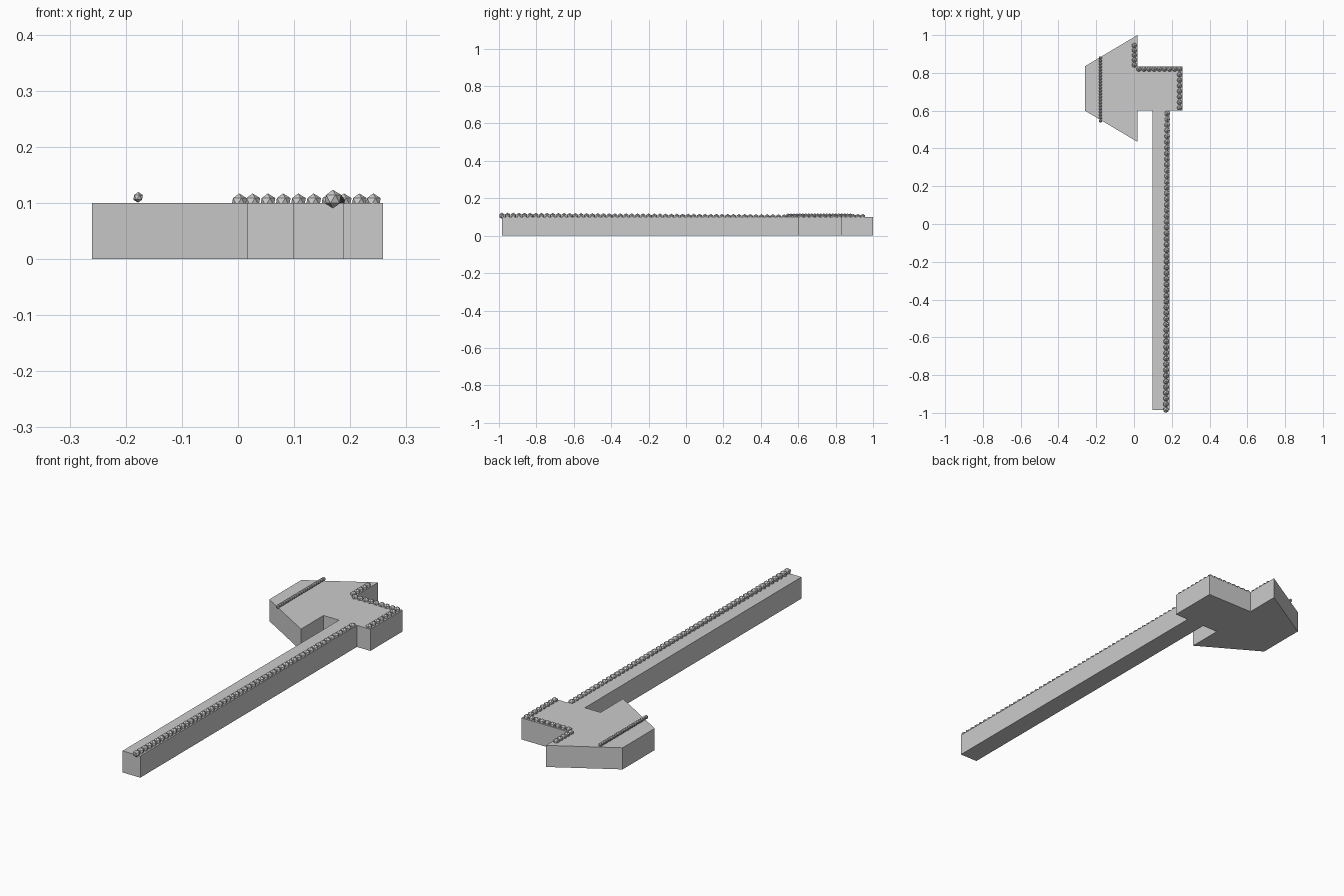
import bpy, bmesh
from mathutils import Vector, Matrix

if "Cube" in bpy.data.objects:
    bpy.data.objects.remove(bpy.data.objects["Cube"])


def link(name, bm):
    mesh = bpy.data.meshes.new(name)
    bm.to_mesh(mesh)
    bm.free()
    obj = bpy.data.objects.new(name, mesh)
    bpy.context.collection.objects.link(obj)
    return obj


def bead_row(name, start, end, count, radius):
    """Evenly spaced low-poly studs from start to end."""
    bm = bmesh.new()
    a, b = Vector(start), Vector(end)
    for i in range(count):
        bmesh.ops.create_icosphere(
            bm, subdivisions=1, radius=radius,
            matrix=Matrix.Translation(a.lerp(b, i / (count - 1))))
    return link(name, bm)


# Axe body: head and handle outline extruded upwards
outline = [(-0.26, 0.6), (0.018, 0.435), (0.018, 0.6), (0.098, 0.6),
           (0.098, -0.985), (0.189, -0.985), (0.189, 0.6), (0.258, 0.6),
           (0.258, 0.835), (0.018, 0.835), (0.018, 1.0), (-0.26, 0.835)]
bm = bmesh.new()
base = bm.faces.new([bm.verts.new((x, y, 0)) for x, y in outline])
top = bmesh.ops.extrude_face_region(bm, geom=[base])
bmesh.ops.translate(bm, vec=(0, 0, 0.1),
                    verts=[v for v in top["geom"] if isinstance(v, bmesh.types.BMVert)])
bmesh.ops.recalc_face_normals(bm, faces=bm.faces)
link("axe_body", bm)

# Stud rows along the handle, blade and back of the head
bead_row("handle_studs", (0.169, -0.984, 0.107), (0.176, 0.585, 0.098), 53, 0.0165)
bead_row("blade_studs", (-0.178, 0.545, 0.11), (-0.178, 0.88, 0.11), 22, 0.0095)
bead_row("upper_head_studs", (0.002, 0.945, 0.102), (0.002, 0.842, 0.102), 5, 0.015)
bead_row("top_edge_studs", (0.026, 0.82, 0.102), (0.216, 0.82, 0.102), 8, 0.015)
bead_row("back_edge_studs", (0.241, 0.82, 0.102), (0.241, 0.615, 0.102), 8, 0.015)
